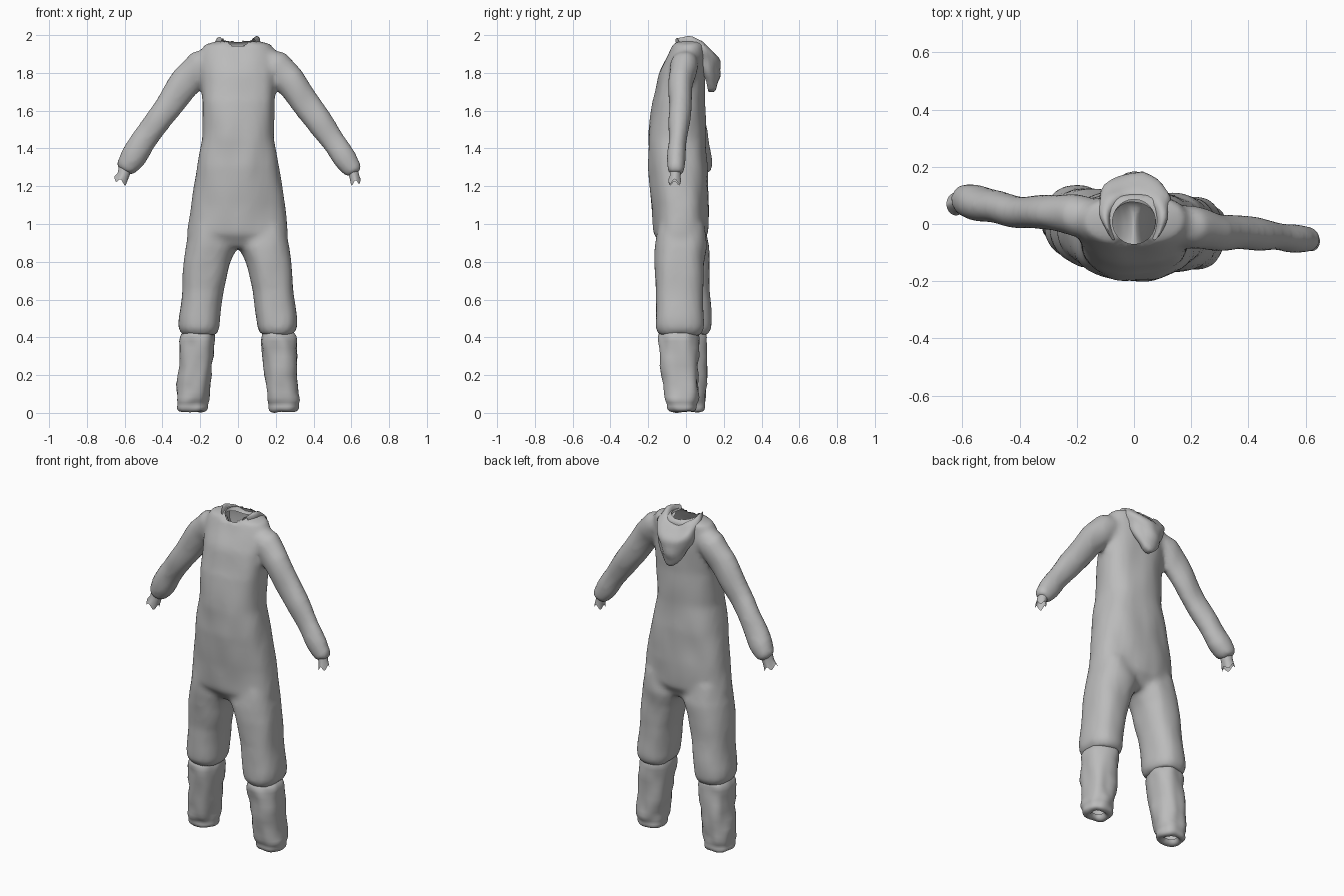
import bpy, bmesh
from math import sin, cos, pi
from mathutils import Vector, noise

if "Cube" in bpy.data.objects:
    bpy.data.objects.remove(bpy.data.objects["Cube"])

SIDES = 32
fabric = bpy.data.materials.new("grey fabric")
fabric.use_nodes = True
fabric.diffuse_color = (0.5, 0.5, 0.5, 1)
fabric.node_tree.nodes["Principled BSDF"].inputs["Base Color"].default_value = fabric.diffuse_color


def add_object(name, bm):
    bmesh.ops.recalc_face_normals(bm, faces=bm.faces)
    mesh = bpy.data.meshes.new(name)
    bm.to_mesh(mesh)
    bm.free()
    mesh.materials.append(fabric)
    obj = bpy.data.objects.new(name, mesh)
    bpy.context.collection.objects.link(obj)
    return obj


def apply_modifiers(obj):
    graph = bpy.context.evaluated_depsgraph_get()
    mesh = bpy.data.meshes.new_from_object(obj.evaluated_get(graph))
    obj.modifiers.clear()
    obj.data = mesh


def crumple(obj, amount, scale, stretch=1):
    """Push the cloth in and out to make soft folds."""
    normals = [v.normal.copy() for v in obj.data.vertices]
    for v, normal in zip(obj.data.vertices, normals):
        spot = Vector((v.co.x, v.co.y, v.co.z * stretch)) * scale
        v.co += normal * noise.noise(spot) * amount


def loft(bm, rings, cap_start=True, cap_end=True):
    """Skin rings given as (centre, half axis, half axis, squareness)."""
    loops = []
    for centre, u, v, power in rings:
        loop = []
        for i in range(SIDES):
            c, s = cos(2 * pi * i / SIDES), sin(2 * pi * i / SIDES)
            c = abs(c) ** power * (1 if c > 0 else -1)
            s = abs(s) ** power * (1 if s > 0 else -1)
            loop.append(bm.verts.new(centre + u * c + v * s))
        loops.append(loop)
    for a, b in zip(loops, loops[1:]):
        for i in range(SIDES):
            j = (i + 1) % SIDES
            bm.faces.new((a[i], a[j], b[j], b[i]))
    if cap_start:
        bm.faces.new(loops[0])
    if cap_end:
        bm.faces.new(loops[-1])


def level_rings(rows, side=1):
    """Flat rings from (z, x0, x1, y0, y1); the right leg stands further back."""
    rings = []
    for z, x0, x1, y0, y1 in rows:
        back = 0.045 * min(1, max(0, (1 - z) / 0.4)) if side < 0 else 0
        rings.append((Vector((side * (x0 + x1) / 2, (y0 + y1) / 2 + back, z)),
                      Vector(((x1 - x0) / 2, 0, 0)), Vector((0, (y1 - y0) / 2, 0)), 0.85))
    return rings


def path_rings(rows):
    """Rings across a path of (x, y, z, radius, depth)."""
    points = [Vector(row[:3]) for row in rows]
    rings = []
    for i, row in enumerate(rows):
        along = points[min(i + 1, len(rows) - 1)] - points[max(i - 1, 0)]
        across = Vector((along.z, 0, -along.x)).normalized()
        rings.append((points[i], across * row[3], Vector((0, row[4], 0)), 1))
    return rings


# Suit body: torso, upper legs and sleeves blended into one skin
TORSO = [(1.97, 0.09, -0.06, 0.09), (1.95, 0.18, -0.075, 0.1), (1.9, 0.2, -0.095, 0.105),
         (1.8, 0.2, -0.14, 0.105), (1.65, 0.192, -0.18, 0.1), (1.45, 0.192, -0.2, 0.105),
         (1.3, 0.218, -0.2, 0.115), (1.1, 0.25, -0.18, 0.12), (0.95, 0.268, -0.17, 0.115),
         (0.87, 0.26, -0.12, 0.07)]
UPPER_LEG = [(1, 0.03, 0.25, -0.15, 0.1), (0.88, 0.005, 0.274, -0.165, 0.11),
             (0.8, 0.04, 0.284, -0.167, 0.1), (0.65, 0.075, 0.298, -0.16, 0.09),
             (0.5, 0.098, 0.312, -0.165, 0.09), (0.45, 0.103, 0.312, -0.163, 0.09),
             (0.415, 0.115, 0.295, -0.145, 0.075)]
LEFT_SLEEVE = [(0.13, 0, 1.87, 0.07, 0.07), (0.2, -0.01, 1.84, 0.085, 0.075),
               (0.27, -0.025, 1.765, 0.085, 0.068), (0.4, -0.033, 1.58, 0.072, 0.056),
               (0.5, -0.044, 1.44, 0.066, 0.05), (0.57, -0.05, 1.345, 0.064, 0.05),
               (0.61, -0.054, 1.285, 0.052, 0.046), (0.62, -0.055, 1.265, 0.036, 0.034)]
RIGHT_SLEEVE = [(-0.13, 0.02, 1.87, 0.07, 0.07), (-0.2, 0.03, 1.84, 0.085, 0.075),
                (-0.27, 0.038, 1.765, 0.085, 0.062), (-0.4, 0.045, 1.58, 0.072, 0.056),
                (-0.5, 0.06, 1.44, 0.068, 0.06), (-0.56, 0.075, 1.35, 0.07, 0.064),
                (-0.595, 0.08, 1.295, 0.058, 0.058), (-0.605, 0.08, 1.275, 0.036, 0.038)]
bm = bmesh.new()
loft(bm, level_rings([(z, -w, w, y0, y1) for z, w, y0, y1 in TORSO]))
for side in (1, -1):
    loft(bm, level_rings(UPPER_LEG, side))
for sleeve in (LEFT_SLEEVE, RIGHT_SLEEVE):
    loft(bm, path_rings(sleeve))
body = add_object("suit_body", bm)
remesh = body.modifiers.new("Blend", 'REMESH')
remesh.mode = 'VOXEL'
remesh.voxel_size = 0.016
relax = body.modifiers.new("Relax", 'SMOOTH')
relax.factor = 0.5
relax.iterations = 5
apply_modifiers(body)
crumple(body, 0.008, 9, 0.6)


# Neck opening: remove the skin inside an oval and pull its edge onto the oval
def neck_reach(point):
    return Vector((point.x / 0.075, (point.y - 0.008) / 0.078)).length


bm = bmesh.new()
bm.from_mesh(body.data)
inside = [v for v in bm.verts if v.co.z > 1.88 and neck_reach(v.co) < 1]
bmesh.ops.delete(bm, geom=inside, context='VERTS')
for v in bm.verts:
    if v.is_boundary:
        reach = neck_reach(v.co)
        v.co.x /= reach
        v.co.y = 0.008 + (v.co.y - 0.008) / reach
bm.to_mesh(body.data)
bm.free()

# Lower legs: separate gaiters tucked under the knee hems
LOWER_LEG = [(0.45, 0.14, 0.28, -0.12, 0.04), (0.415, 0.122, 0.303, -0.142, 0.064),
             (0.39, 0.117, 0.308, -0.146, 0.068), (0.3, 0.128, 0.312, -0.138, 0.07),
             (0.2, 0.14, 0.317, -0.13, 0.068), (0.1, 0.154, 0.322, -0.115, 0.064),
             (0.065, 0.155, 0.328, -0.112, 0.066), (0.045, 0.165, 0.32, -0.1, 0.056),
             (0.025, 0.16, 0.328, -0.106, 0.06), (0.005, 0.17, 0.32, -0.09, 0.05),
             (0.004, 0.2, 0.285, -0.06, 0.02), (0.03, 0.21, 0.275, -0.05, 0.01)]
for name, side in (("left_lower_leg", 1), ("right_lower_leg", -1)):
    bm = bmesh.new()
    loft(bm, level_rings(LOWER_LEG, side), cap_end=False)
    leg = add_object(name, bm)
    leg.modifiers.new("Round", 'SUBSURF').levels = 1
    apply_modifiers(leg)
    crumple(leg, 0.012, 14)
    for v in leg.data.vertices:
        v.co.z = max(v.co.z, 0)

# Cuffs: short open tubes with a ragged flared edge
CUFFS = {"left_cuff": [(0.605, -0.054, 1.29, 0.03, 0.03), (0.615, -0.058, 1.255, 0.026, 0.028),
                       (0.622, -0.06, 1.22, 0.028, 0.034)],
         "right_cuff": [(-0.595, 0.08, 1.3, 0.036, 0.036), (-0.607, 0.075, 1.26, 0.032, 0.034),
                        (-0.622, 0.07, 1.225, 0.036, 0.04)]}
for name, rows in CUFFS.items():
    bm = bmesh.new()
    loft(bm, path_rings(rows), False, False)
    for i, v in enumerate(list(bm.verts)[-SIDES:]):
        v.co.z += 0.012 * cos(4 * 2 * pi * i / SIDES)
    add_object(name, bm)

# Hood: folded down behind the neck, half rows run from throat to nape
HOOD = [[(0.06, -0.06, 1.95), (0.076, 0, 1.96), (0.062, 0.06, 1.95), (0, 0.085, 1.92)],
        [(0.075, -0.055, 1.985), (0.1, 0.01, 2.005), (0.09, 0.085, 1.98), (0, 0.125, 1.93)],
        [(0.085, -0.045, 1.985), (0.125, 0.03, 1.985), (0.12, 0.12, 1.94), (0, 0.165, 1.86)],
        [(0.09, -0.035, 1.965), (0.135, 0.04, 1.955), (0.12, 0.15, 1.9), (0, 0.215, 1.83)],
        [(0.09, -0.03, 1.95), (0.13, 0.05, 1.92), (0.105, 0.14, 1.83), (0, 0.185, 1.75)],
        [(0.09, -0.03, 1.94), (0.125, 0.06, 1.9), (0.09, 0.13, 1.76), (0, 0.18, 1.655)],
        [(0.08, -0.02, 1.93), (0.11, 0.06, 1.89), (0.07, 0.105, 1.78), (0, 0.13, 1.66)]]
bm = bmesh.new()
grid = []
for row in HOOD:
    full = row + [(-x, y, z) for x, y, z in reversed(row[:-1])]
    grid.append([bm.verts.new(p) for p in full])
for a, b in zip(grid, grid[1:]):
    for i in range(len(a) - 1):
        bm.faces.new((a[i], a[i + 1], b[i + 1], b[i]))
hood = add_object("hood", bm)
hood.modifiers.new("Round", 'SUBSURF').levels = 2
apply_modifiers(hood)
crumple(hood, 0.014, 16)

# Soft shading on every part
for obj in bpy.context.collection.objects:
    if obj.type == 'MESH':
        for face in obj.data.polygons:
            face.use_smooth = True
